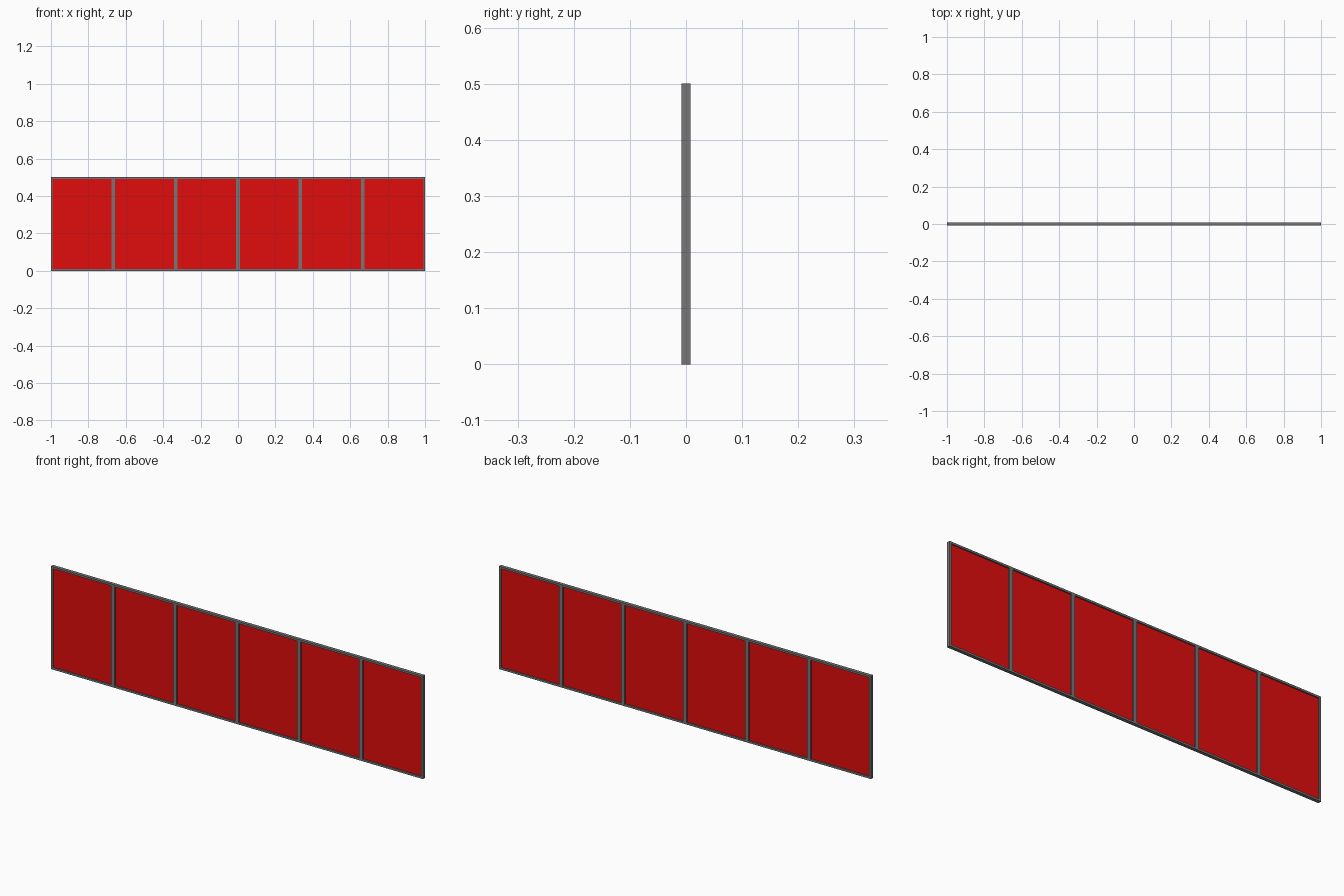
import bpy

if "Cube" in bpy.data.objects:
    bpy.data.objects.remove(bpy.data.objects["Cube"])

W, H, D = 2.0, 0.5, 0.0165   # overall width, height, frame depth
RAIL = 0.0095                # width of one frame member
BAYS = 6


def material(name, color):
    m = bpy.data.materials.new(name)
    m.diffuse_color = color
    m.use_nodes = True
    m.node_tree.nodes["Principled BSDF"].inputs["Base Color"].default_value = m.diffuse_color
    return m


GREY = material("frame_grey", (0.18, 0.18, 0.18, 1))
RED = material("panel_red", (0.75, 0.004, 0.004, 1))


def box(name, x, z, sx, sy, sz, mat):
    bpy.ops.mesh.primitive_cube_add(size=1, location=(x, 0, z))
    o = bpy.context.object
    o.name = name
    o.scale = (sx, sy, sz)
    bpy.ops.object.transform_apply(location=False, rotation=False, scale=True)
    o.data.materials.append(mat)
    return o


# top and bottom rails
for name, z in (("bottom_rail", RAIL / 2), ("top_rail", H - RAIL / 2)):
    box(name, 0, z, W, D, RAIL, GREY)

# end posts and double-width dividers between the bays
bay = W / BAYS
for i in range(BAYS + 1):
    x = -W / 2 + i * bay
    end = i in (0, BAYS)
    w = RAIL if end else RAIL * 2
    if i == 0:
        x += RAIL / 2
    elif i == BAYS:
        x -= RAIL / 2
    box("end_post" if end else "divider", x, H / 2, w, D, H - 2 * RAIL, GREY)

# thin red infill panels
for i in range(BAYS):
    x = -W / 2 + (i + 0.5) * bay
    box("infill_panel", x, H / 2, bay - 2 * RAIL, 0.004, H - 2 * RAIL, RED)
